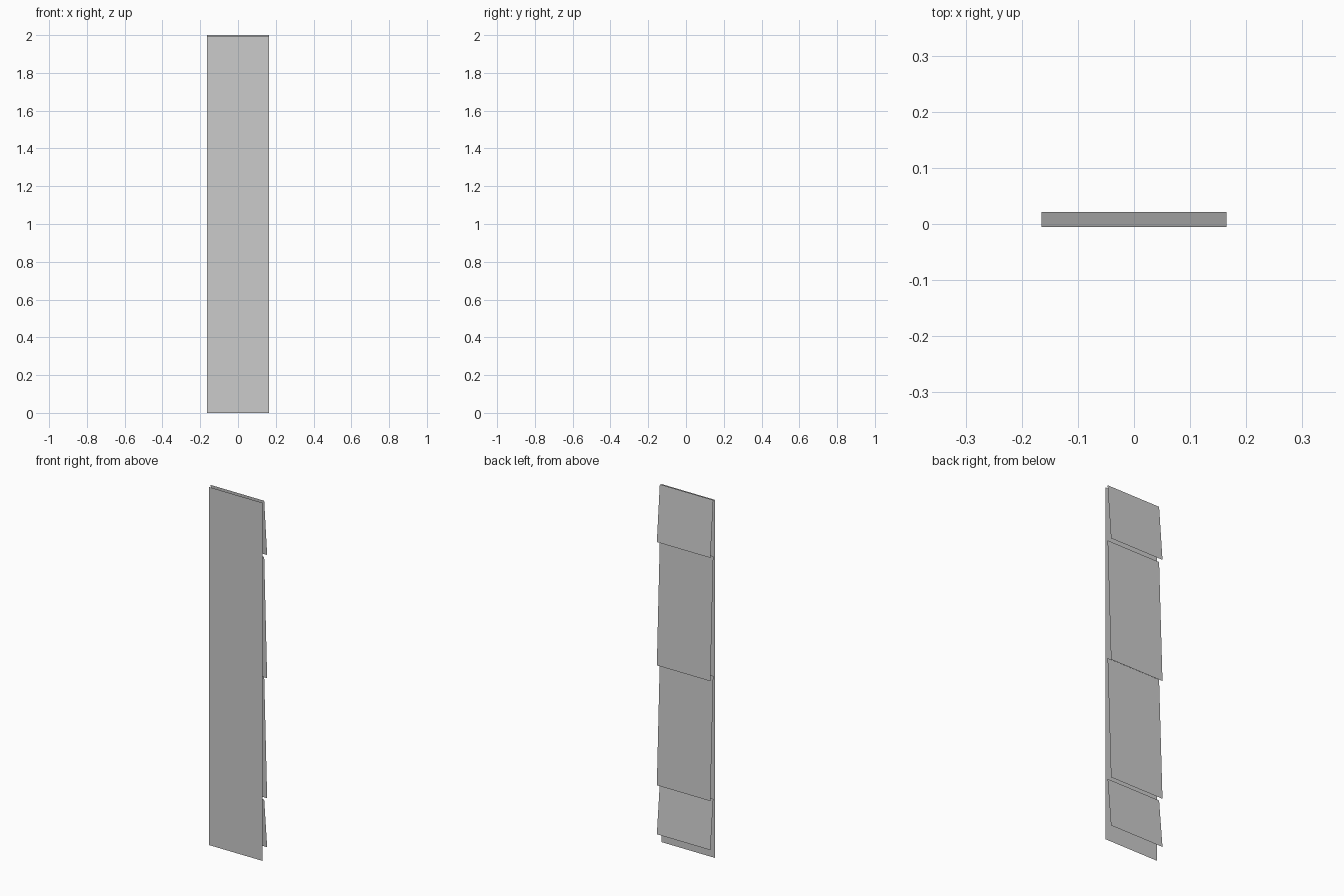
import bpy

if "Cube" in bpy.data.objects:
    bpy.data.objects.remove(bpy.data.objects["Cube"])

HALF_WIDTH = 0.165


def sheet(name, top, bottom, facing_back):
    """Single flat sheet spanning the panel width; top and bottom are (y, z)."""
    w = HALF_WIDTH
    verts = [(-w, *bottom), (w, *bottom), (w, *top), (-w, *top)]
    order = (3, 2, 1, 0) if facing_back else (0, 1, 2, 3)
    mesh = bpy.data.meshes.new(name)
    mesh.from_pydata(verts, [], [order])
    obj = bpy.data.objects.new(name, mesh)
    bpy.context.collection.objects.link(obj)
    return obj


# Upright backing sheet at the front
sheet("backing_panel", (-0.021, 1.995), (-0.021, 0.0), False)

# Tilted overlapping boards behind it, each leaning out at its lower edge
boards = [(2.0, 1.688), (1.687, 1.001), (1.02, 0.333), (0.335, 0.06)]
for i, (top_z, bottom_z) in enumerate(boards, 1):
    sheet(f"siding_board_{i}", (-0.005, top_z), (0.021, bottom_z), True)
